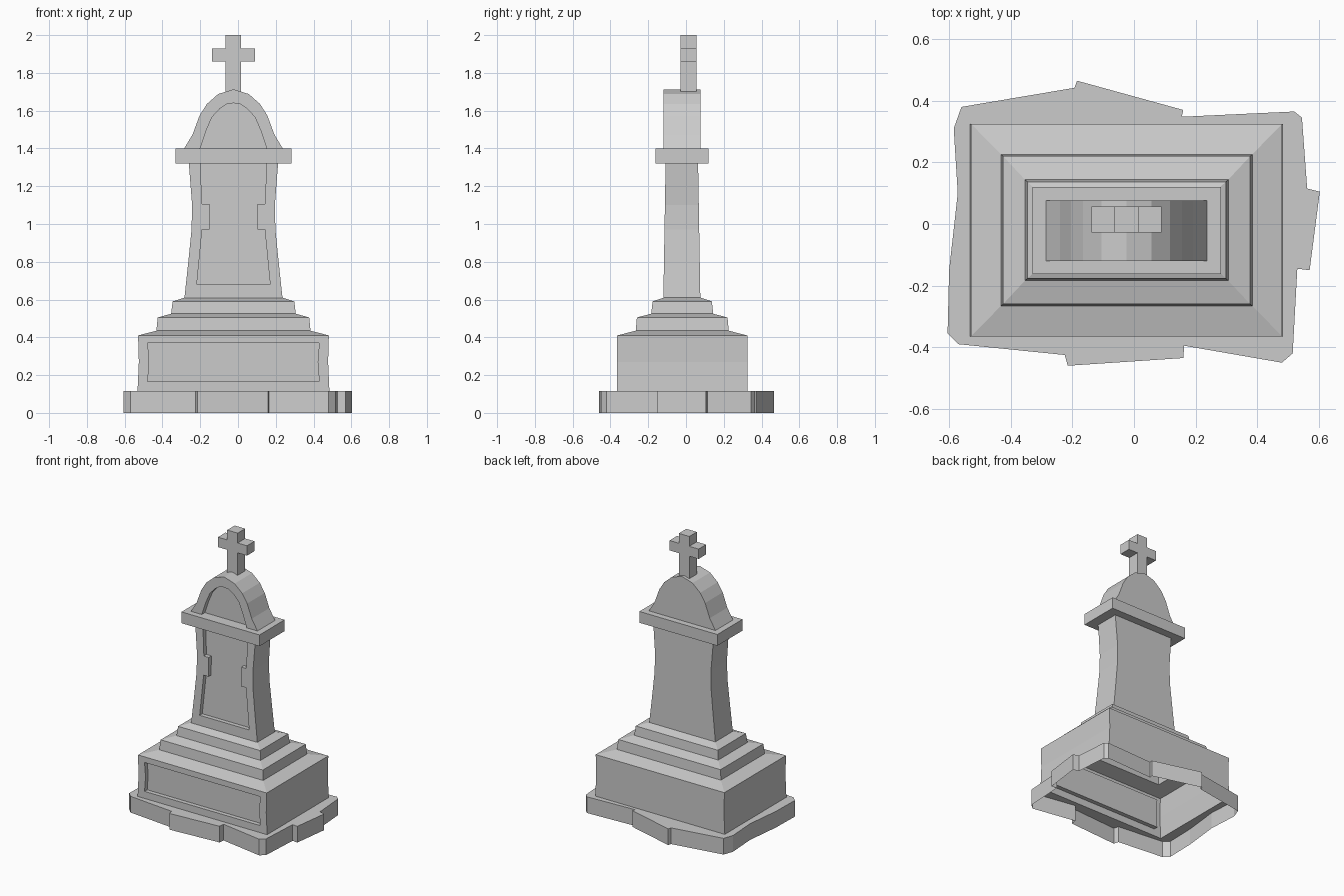
import bpy, bmesh
from mathutils import Vector

if "Cube" in bpy.data.objects:
    bpy.data.objects.remove(bpy.data.objects["Cube"])

CX, CY = -0.024, -0.02


def finish(name, bm):
    bmesh.ops.recalc_face_normals(bm, faces=bm.faces[:])
    me = bpy.data.meshes.new(name)
    bm.to_mesh(me)
    bm.free()
    ob = bpy.data.objects.new(name, me)
    bpy.context.collection.objects.link(ob)
    return ob


def loop(bm, pts):
    return [bm.verts.new(p) for p in pts]


def walls(bm, a, b, skip=()):
    n = len(a)
    for i in range(n):
        if i not in skip:
            j = (i + 1) % n
            bm.faces.new((a[i], a[j], b[j], b[i]))


def fill_between(bm, outer, inner, normal):
    # flat face with a hole in it
    edges = []
    for ring in (outer, inner):
        for i, v in enumerate(ring):
            w = ring[(i + 1) % len(ring)]
            edges.append(bm.edges.get((v, w)) or bm.edges.new((v, w)))
    bmesh.ops.triangle_fill(bm, use_beauty=True, edges=edges, normal=Vector(normal))


def prism(name, outline, front, back, panel=None, depth=0.03, skip=()):
    # x/z outline extruded along y, with an optional sunken front panel
    bm = bmesh.new()
    f = loop(bm, [(x, front(z), z) for x, z in outline])
    b = loop(bm, [(x, back(z), z) for x, z in outline])
    walls(bm, f, b, skip)
    bm.faces.new(b)
    if panel:
        p = loop(bm, [(x, front(z), z) for x, z in panel])
        q = loop(bm, [(x, front(z) + depth, z) for x, z in panel])
        walls(bm, p, q)
        bm.faces.new(q)
        fill_between(bm, f, p, (0, -1, 0))
    else:
        bm.faces.new(f)
    return finish(name, bm)


def rect(hx, hy, z):
    return [(CX + sx * hx, CY + sy * hy, z)
            for sx, sy in ((-1, -1), (1, -1), (1, 1), (-1, 1))]


def mirrored(half):
    # mirror a left-hand outline about the centre line
    right = [(2 * CX - x, z) for x, z in reversed(half) if abs(x - CX) > 1e-4]
    return half + right


# Irregular ground slab, open underneath
slab = [(-0.56, 0.38), (-0.585, 0.31), (-0.572, 0.10), (-0.60, -0.15),
        (-0.605, -0.355), (-0.57, -0.39), (-0.225, -0.425), (-0.215, -0.46),
        (0.16, -0.435), (0.163, -0.395), (0.48, -0.45), (0.515, -0.42),
        (0.53, -0.145), (0.57, -0.15), (0.603, 0.105), (0.562, 0.115),
        (0.545, 0.345), (0.52, 0.365), (0.155, 0.348), (0.16, 0.37),
        (-0.185, 0.465), (-0.193, 0.442)]
bm = bmesh.new()
low = loop(bm, [(x, y, 0) for x, y in slab])
top = loop(bm, [(x, y, 0.115) for x, y in slab])
walls(bm, low, top)
fill_between(bm, top, loop(bm, rect(0.508, 0.345, 0.115)), (0, 0, 1))
finish("ground_slab", bm)

# Plinth block with a sunken front panel, open top and bottom
prism("plinth_block",
      mirrored([(-0.532, 0.115), (-0.525, 0.27), (-0.529, 0.41)]),
      lambda z: -0.365, lambda z: 0.325,
      mirrored([(-0.478, 0.165), (-0.47, 0.27), (-0.478, 0.37)]), 0.03, (2, 5))

# Sloped steps above the plinth
bm = bmesh.new()
rings = [loop(bm, rect(*r)) for r in (
    (0.505, 0.345, 0.41), (0.408, 0.246, 0.435), (0.401, 0.24, 0.505),
    (0.33, 0.164, 0.525), (0.322, 0.157, 0.59), (0.26, 0.098, 0.61))]
for a, b in zip(rings, rings[1:]):
    walls(bm, a, b)
finish("steps", bm)

# Flared pillar with a notched panel
prism("pillar",
      mirrored([(-0.284, 0.605), (-0.263, 0.80), (-0.246, 0.97),
                (-0.243, 1.10), (-0.261, 1.33)]),
      lambda z: -0.12 + 0.012 * (z - 0.6) / 0.72,
      lambda z: 0.076 - 0.012 * (z - 0.6) / 0.72,
      mirrored([(-0.218, 0.68), (-0.19, 0.97), (-0.152, 0.97),
                (-0.152, 1.105), (-0.19, 1.105), (-0.20, 1.325)]),
      0.03, (4, 9))

# Cap slab
prism("cap_slab", mirrored([(CX - 0.306, 1.32), (CX - 0.306, 1.40)]),
      lambda z: -0.162, lambda z: 0.12)

# Arched head with a sunken arch
prism("arched_head",
      mirrored([(-0.285, 1.39), (-0.285, 1.40), (-0.24, 1.475), (-0.204, 1.573),
                (-0.165, 1.635), (-0.105, 1.688), (CX, 1.713)]),
      lambda z: -0.12, lambda z: 0.077,
      mirrored([(-0.202, 1.395), (-0.168, 1.495), (-0.138, 1.565),
                (-0.095, 1.612), (-0.06, 1.634), (CX, 1.64)]), 0.035)

# Cross on top
prism("cross",
      mirrored([(-0.065, 1.69), (-0.065, 1.86), (-0.138, 1.86),
                (-0.138, 1.93), (-0.065, 1.93), (-0.065, 2.0)]),
      lambda z: -0.028, lambda z: 0.056)
